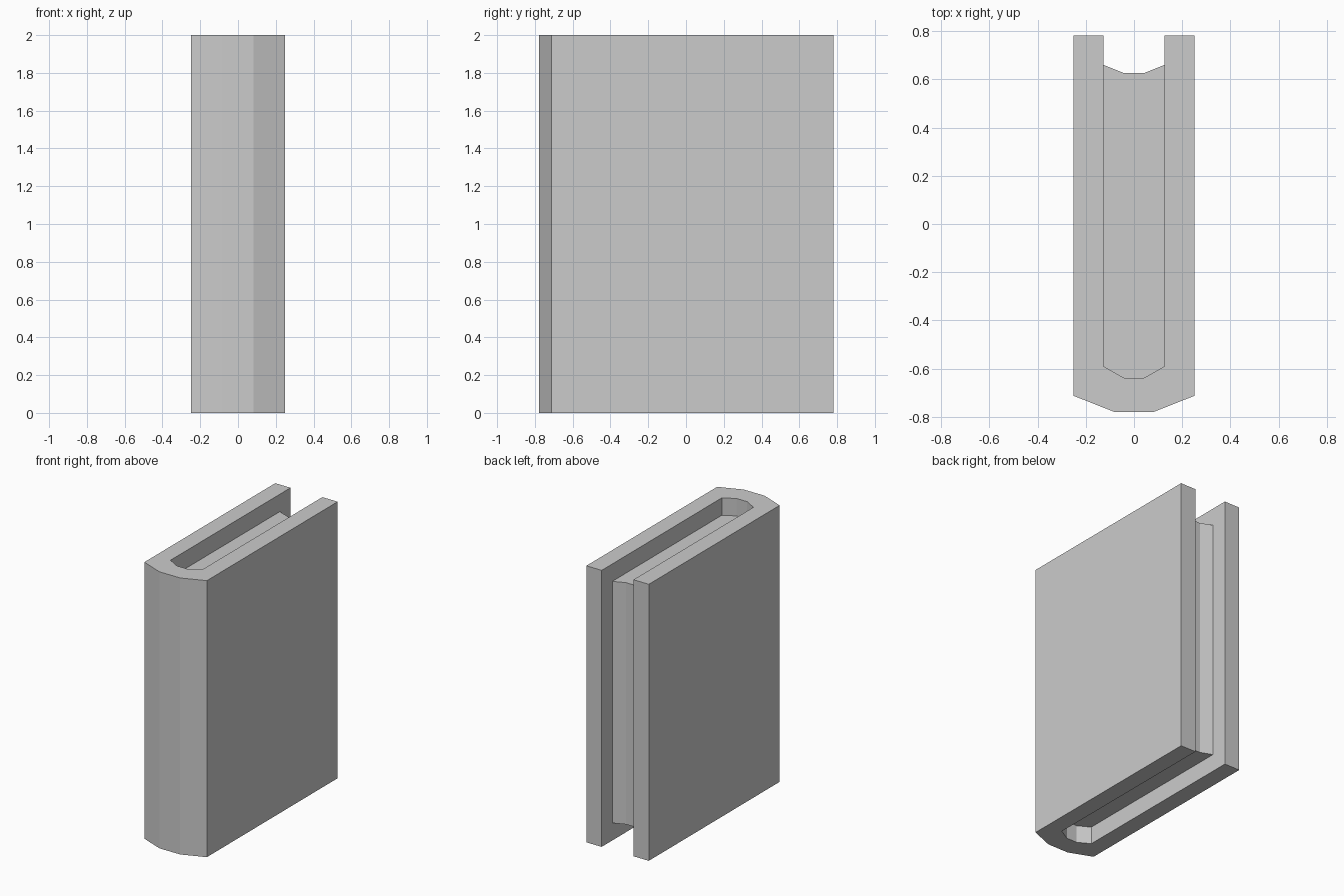
import bpy, bmesh

if "Cube" in bpy.data.objects:
    bpy.data.objects.remove(bpy.data.objects["Cube"])


def mirrored(half):
    """Close a right-hand half outline by mirroring it across x = 0."""
    return half + [(-x, y) for x, y in reversed(half)]


def extrude_outline(name, outline, z0, z1):
    """Extrude a flat outline into a closed, flat-shaded solid."""
    bm = bmesh.new()
    base = bm.faces.new([bm.verts.new((x, y, z0)) for x, y in outline])
    top = bmesh.ops.extrude_face_region(bm, geom=[base], use_keep_orig=True)
    verts = [v for v in top["geom"] if isinstance(v, bmesh.types.BMVert)]
    bmesh.ops.translate(bm, verts=verts, vec=(0, 0, z1 - z0))
    bmesh.ops.recalc_face_normals(bm, faces=bm.faces)
    mesh = bpy.data.meshes.new(name)
    bm.to_mesh(mesh)
    bm.free()
    obj = bpy.data.objects.new(name, mesh)
    bpy.context.collection.objects.link(obj)
    return obj


HEIGHT, PAGE_INSET = 2.0, 0.126
inner_spine = [(0.042, -0.638), (0.127, -0.59)]

# Cover: two boards joined by a three-facet spine, one U-shaped profile
cover_half = inner_spine + [(0.127, 0.782), (0.25, 0.782),
                            (0.25, -0.713), (0.083, -0.779)]
extrude_outline("cover", mirrored(cover_half), 0, HEIGHT)

# Pages: block recessed at top, bottom and the hollow fore edge
page_half = inner_spine + [(0.127, 0.66), (0.042, 0.626)]
extrude_outline("pages", mirrored(page_half), PAGE_INSET, HEIGHT - PAGE_INSET)
